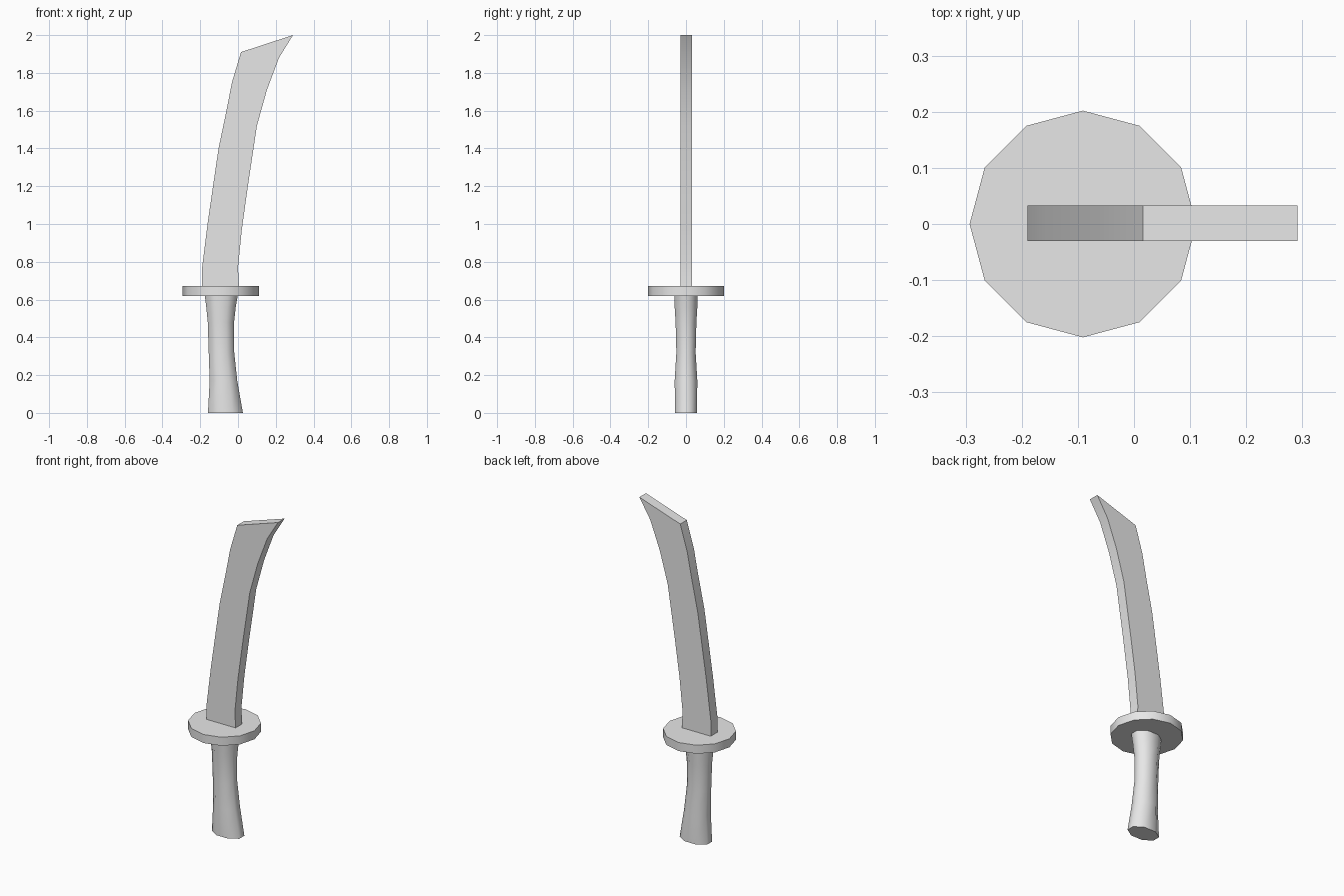
import bpy, bmesh, math

if "Cube" in bpy.data.objects:
    bpy.data.objects.remove(bpy.data.objects["Cube"], do_unlink=True)

grey = bpy.data.materials.new("plain grey")
grey.use_nodes = True
COLOUR = (0.8, 0.8, 0.8, 1)
grey.diffuse_color = COLOUR
grey.node_tree.nodes["Principled BSDF"].inputs["Base Color"].default_value = COLOUR


def loft(name, rings, smooth_angle):
    """Join closed rings of points into a capped solid."""
    bm = bmesh.new()
    loops = [[bm.verts.new(p) for p in ring] for ring in rings]
    n = len(loops[0])
    for a, b in zip(loops, loops[1:]):
        for i in range(n):
            j = (i + 1) % n
            bm.faces.new((a[i], a[j], b[j], b[i]))
    bm.faces.new(loops[0][::-1])
    bm.faces.new(loops[-1])
    bmesh.ops.recalc_face_normals(bm, faces=bm.faces)
    mesh = bpy.data.meshes.new(name)
    bm.to_mesh(mesh)
    bm.free()
    mesh.materials.append(grey)
    obj = bpy.data.objects.new(name, mesh)
    bpy.context.collection.objects.link(obj)
    bpy.ops.object.select_all(action="DESELECT")
    obj.select_set(True)
    bpy.context.view_layer.objects.active = obj
    bpy.ops.object.shade_smooth_by_angle(angle=math.radians(smooth_angle))
    return obj


def oval(cx, rx, ry, z, sides, turn=0.0):
    angles = [math.tau * (i + turn) / sides for i in range(sides)]
    return [(cx + rx * math.cos(a), ry * math.sin(a), z) for a in angles]


# Curved blade: back edge going up, cutting edge coming down
back = [(-0.19, 0.67), (-0.19, 0.77), (-0.16, 1.01), (-0.103, 1.4),
        (-0.063, 1.59), (-0.032, 1.75), (0.016, 1.91)]
edge = [(0.291, 2.0), (0.217, 1.88), (0.153, 1.71), (0.1, 1.52),
        (0.052, 1.2), (0.02, 0.97), (0.0, 0.77), (0.005, 0.67)]
outline = back + edge
loft("blade", [[(x, y, z) for x, z in outline] for y in (-0.03, 0.033)], 30)

# Round guard
loft("guard", [oval(-0.091, 0.202, 0.202, z, 12) for z in (0.62, 0.672)], 35)

# Eight-sided grip: height, left side, right side, half depth
grip = [(0, -0.159, 0.026, 0.058), (0.17, -0.15, -0.004, 0.06),
        (0.32, -0.155, -0.02, 0.051), (0.48, -0.16, -0.021, 0.055),
        (0.56, -0.168, -0.012, 0.06), (0.63, -0.177, 0.0, 0.061)]
fit = 1 / math.cos(math.pi / 8)
loft("grip", [oval((a + b) / 2, (b - a) / 2 * fit, d * fit, z, 8, 0.5)
              for z, a, b, d in grip], 60)
